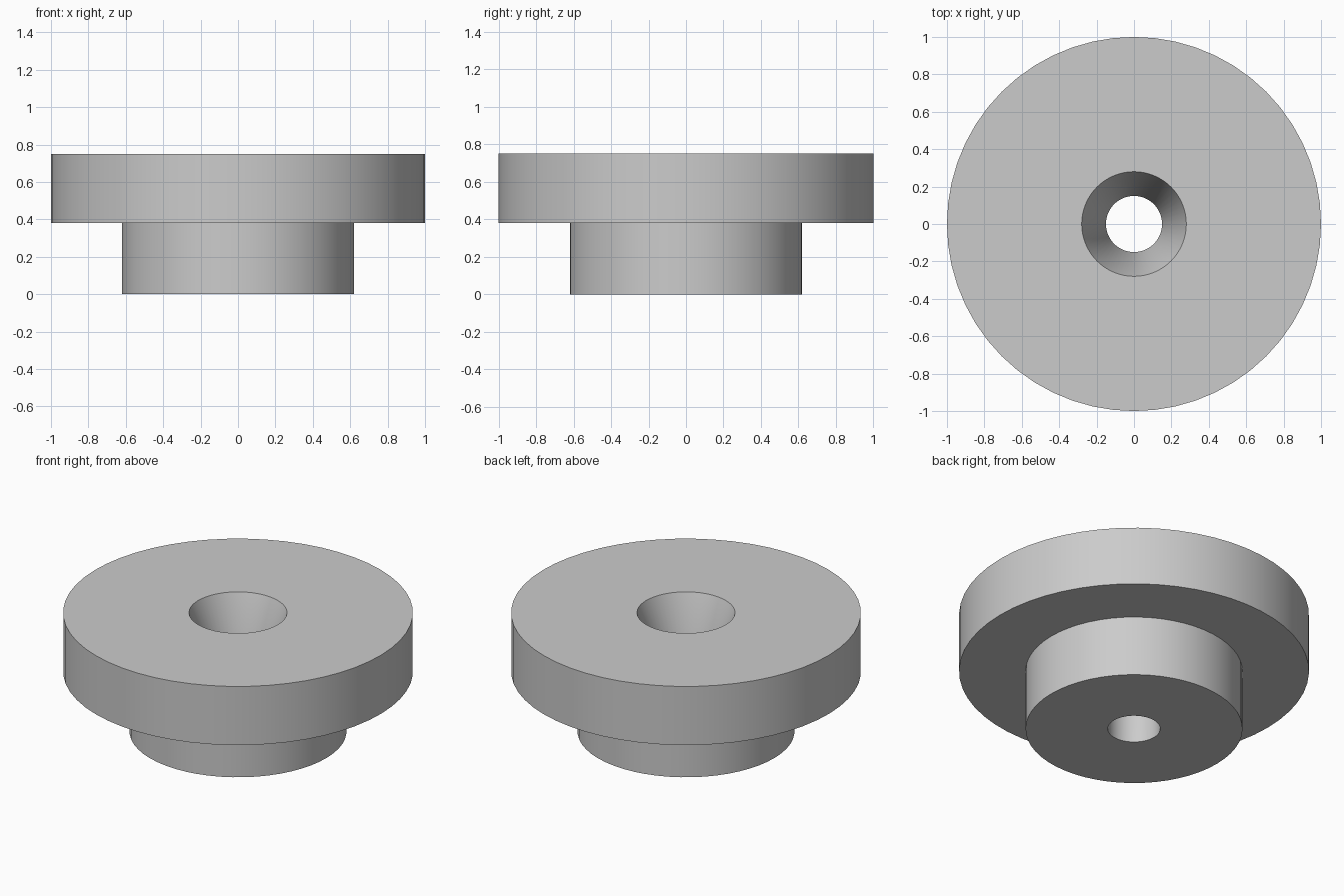
import bpy
import bmesh
import math
from mathutils import Vector

cube = bpy.data.objects.get("Cube")
if cube:
    bpy.data.objects.remove(cube, do_unlink=True)

SEGMENTS = 56

grey = bpy.data.materials.new("plain grey")
grey.use_nodes = True
colour = (0.6, 0.6, 0.6, 1)
grey.diffuse_color = colour
grey.node_tree.nodes["Principled BSDF"].inputs["Base Color"].default_value = colour


def lathe(name, profile, material):
    """Spin a closed (radius, height) profile around the z axis."""
    bm = bmesh.new()
    verts = [bm.verts.new((r, 0, z)) for r, z in profile]
    edges = [bm.edges.new((v, verts[i - 1])) for i, v in enumerate(verts)]
    bmesh.ops.spin(bm, geom=verts + edges, cent=Vector(), axis=Vector((0, 0, 1)),
                   angle=math.tau, steps=SEGMENTS, use_duplicate=False)
    bmesh.ops.remove_doubles(bm, verts=bm.verts, dist=0.0001)
    bmesh.ops.recalc_face_normals(bm, faces=bm.faces)
    mesh = bpy.data.meshes.new(name)
    bm.to_mesh(mesh)
    bm.free()
    mesh.materials.append(material)
    obj = bpy.data.objects.new(name, mesh)
    bpy.context.collection.objects.link(obj)
    return obj


# Wide flange on a narrower hub, with a tapered hole leading into a straight bore
bushing = lathe("flanged_bushing", [
    (0.15, 0), (0.62, 0),          # hub underside
    (0.62, 0.38), (1, 0.38),       # hub wall and flange underside
    (1, 0.75), (0.28, 0.75),       # flange rim and top
    (0.15, 0.38),                  # bottom of the taper
], grey)

bpy.ops.object.select_all(action="DESELECT")
bushing.select_set(True)
bpy.context.view_layer.objects.active = bushing
bpy.ops.object.shade_smooth_by_angle(angle=math.radians(30))
